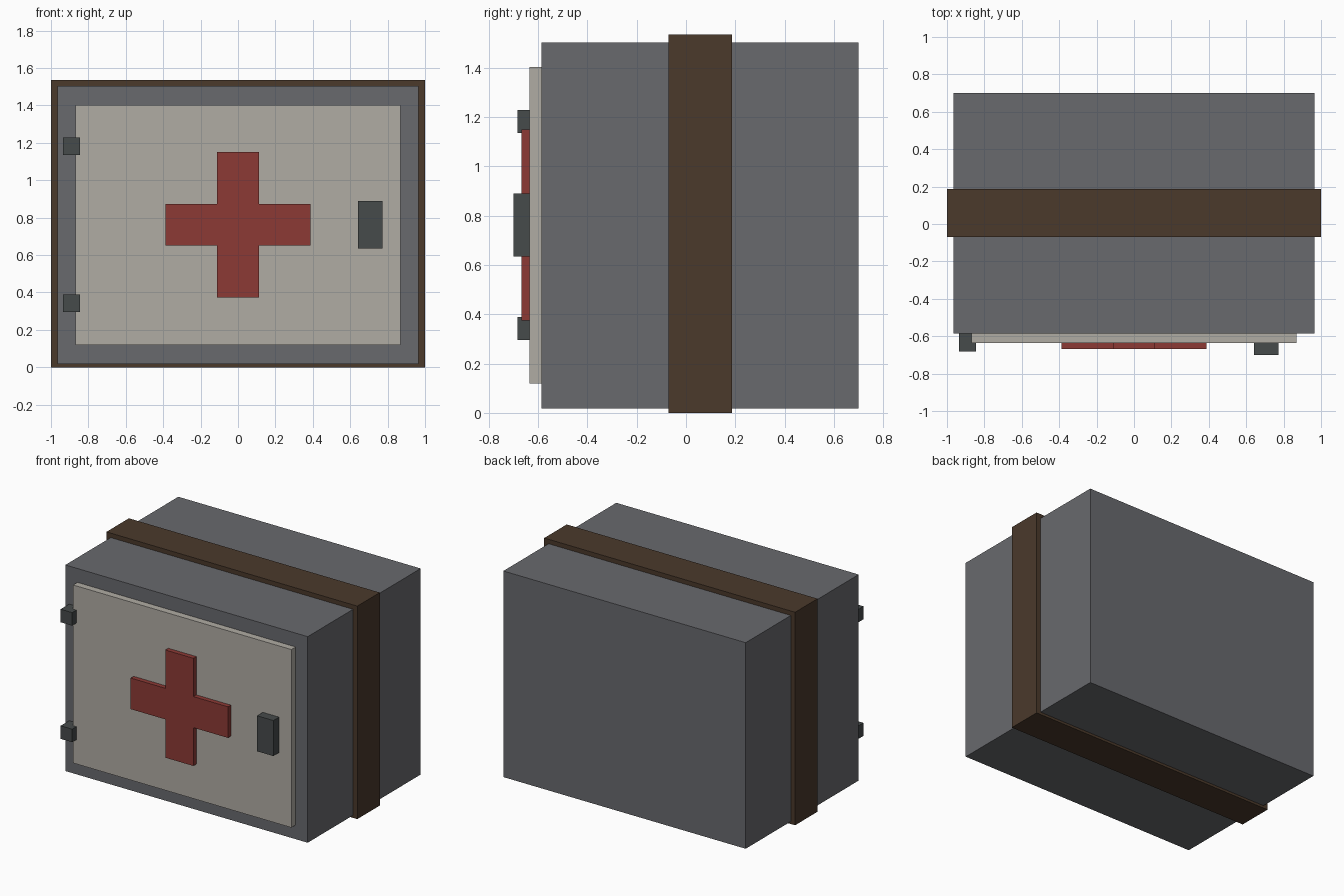
import bpy
import bmesh

if "Cube" in bpy.data.objects:
    bpy.data.objects.remove(bpy.data.objects["Cube"])


def material(name, rgb):
    m = bpy.data.materials.new(name)
    m.diffuse_color = (*rgb, 1)
    m.use_nodes = True
    m.node_tree.nodes["Principled BSDF"].inputs["Base Color"].default_value = m.diffuse_color
    return m


grey = material("cabinet grey", (0.140, 0.143, 0.155))
cream = material("door cream", (0.434, 0.413, 0.371))
red = material("cross red", (0.262, 0.042, 0.036))
brown = material("strap brown", (0.069, 0.041, 0.024))
dark = material("fitting dark grey", (0.061, 0.069, 0.070))


def prism(name, outline, y0, y1, mat):
    """Extrude an (x, z) outline from y0 back to y1."""
    bm = bmesh.new()
    face = bm.faces.new([bm.verts.new((x, y0, z)) for x, z in outline])
    extruded = bmesh.ops.extrude_face_region(bm, geom=[face], use_keep_orig=True)
    moved = [g for g in extruded["geom"] if isinstance(g, bmesh.types.BMVert)]
    bmesh.ops.translate(bm, verts=moved, vec=(0, y1 - y0, 0))
    bmesh.ops.recalc_face_normals(bm, faces=bm.faces[:])
    mesh = bpy.data.meshes.new(name)
    bm.to_mesh(mesh)
    bm.free()
    mesh.materials.append(mat)
    ob = bpy.data.objects.new(name, mesh)
    bpy.context.collection.objects.link(ob)
    return ob


def box(name, x0, x1, y0, y1, z0, z1, mat):
    return prism(name, [(x0, z0), (x1, z0), (x1, z1), (x0, z1)], y0, y1, mat)


# Cabinet body with a band wrapped around it
box("cabinet", -0.966, 0.966, -0.586, 0.70, 0.018, 1.503, grey)
box("strap", -1, 1, -0.07, 0.186, 0, 1.535, brown)

# Raised door panel
box("door", -0.87, 0.87, -0.635, -0.586, 0.12, 1.403, cream)

# Raised cross on the door
a, b, c, mid = 0.112, 0.388, 0.388, 0.762
cross = [(-a, -c), (a, -c), (a, -a), (b, -a), (b, a), (a, a),
         (a, c), (-a, c), (-a, a), (-b, a), (-b, -a), (-a, -a)]
prism("cross", [(x, z + mid) for x, z in cross], -0.668, -0.635, red)

# Latch and hinges
box("latch", 0.642, 0.772, -0.70, -0.635, 0.634, 0.89, dark)
for label, z in (("lower", 0.342), ("upper", 1.182)):
    box(label + "_hinge", -0.936, -0.844, -0.683, -0.586,
        z - 0.047, z + 0.047, dark)
